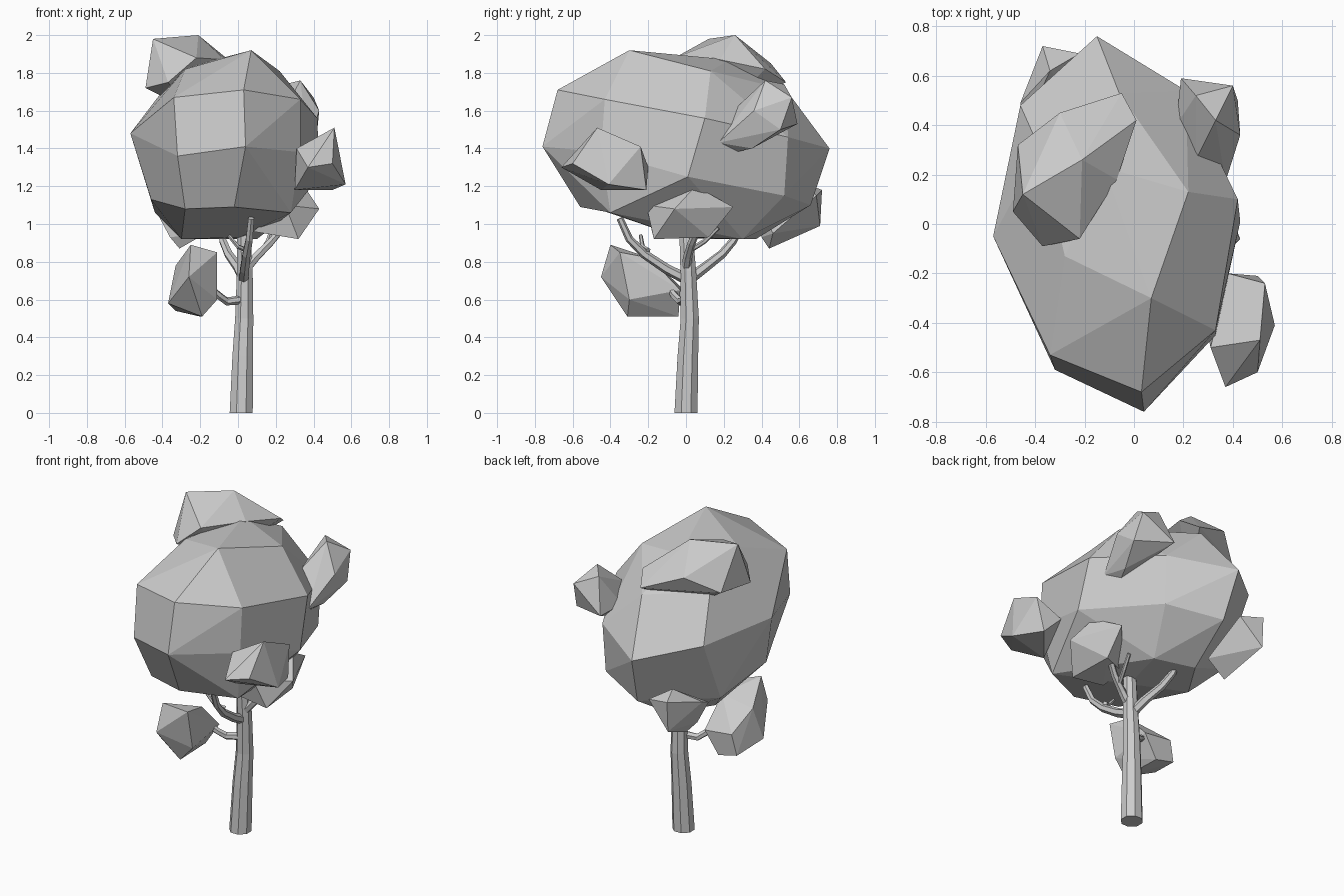
import bpy
import bmesh
from math import cos, sin, tau, radians
from mathutils import Vector

default_cube = bpy.data.objects.get("Cube")
if default_cube:
    bpy.data.objects.remove(default_cube, do_unlink=True)

# One plain grey covers wood and leaves
grey = bpy.data.materials.new("plain_grey")
grey.use_nodes = True
grey.diffuse_color = (0.6, 0.6, 0.6, 1)
grey.node_tree.nodes["Principled BSDF"].inputs["Base Color"].default_value = grey.diffuse_color


def finish(name, bm):
    """Turn a bmesh into a flat shaded object."""
    bmesh.ops.recalc_face_normals(bm, faces=bm.faces[:])
    mesh = bpy.data.meshes.new(name)
    bm.to_mesh(mesh)
    bm.free()
    mesh.materials.append(grey)
    part = bpy.data.objects.new(name, mesh)
    bpy.context.collection.objects.link(part)
    return part


def leaf_clump(name, *corners, merge_angle=4):
    """Faceted clump wrapped tightly round its corner points."""
    bm = bmesh.new()
    for corner in corners:
        bm.verts.new(corner)
    hull = bmesh.ops.convex_hull(bm, input=bm.verts[:])
    unused = {v for v in hull["geom_interior"] if isinstance(v, bmesh.types.BMVert)}
    bmesh.ops.delete(bm, geom=list(unused), context="VERTS")
    bmesh.ops.dissolve_limit(bm, angle_limit=radians(merge_angle),
                             verts=bm.verts[:], edges=bm.edges[:])
    return finish(name, bm)


def limb(name, path, start_radius, end_radius, sides=8):
    """Tapered many-sided tube along a path, capped at both ends."""
    bm = bmesh.new()
    path = [Vector(p) for p in path]
    last = len(path) - 1
    rings = []
    for i, centre in enumerate(path):
        heading = path[min(i + 1, last)] - path[max(i - 1, 0)]
        if i == 0 and name == "trunk":
            heading = Vector((0, 0, 1))
        turn = Vector((0, 0, 1)).rotation_difference(heading.normalized())
        radius = start_radius + (end_radius - start_radius) * i / last
        ring = []
        for k in range(sides):
            angle = tau * (k + 0.5) / sides
            offset = Vector((cos(angle), sin(angle), 0)) * radius
            ring.append(bm.verts.new(centre + turn @ offset))
        rings.append(ring)
    for lower, upper in zip(rings, rings[1:]):
        for k in range(sides):
            n = (k + 1) % sides
            bm.faces.new((lower[k], lower[n], upper[n], upper[k]))
    bm.faces.new(rings[0])
    bm.faces.new(rings[-1])
    return finish(name, bm)


# Trunk, leaning slightly
limb("trunk", [(.017, 0, 0), (.025, .01, .3), (.033, .02, .5), (.036, .012, .75),
               (.03, 0, .96)], .066, .038)

# Branches curving up into the leaves, with two twigs
limb("front_branch", [(.03, 0, .71), (.035, -.1, .76), (.045, -.22, .84), (.06, -.3, .92),
                      (.07, -.35, 1.03)], .03, .018, sides=6)
limb("back_branch", [(.03, .02, .71), (0, .1, .77), (-.05, .19, .84), (-.08, .25, .91),
                     (-.09, .28, .97)], .03, .018, sides=6)
limb("left_branch", [(.04, 0, .76), (.1, .01, .83), (.17, .03, .9), (.23, .06, .97)],
     .027, .018, sides=6)
limb("left_twig", [(.13, .02, .86), (.16, .1, .91), (.18, .17, .98)], .015, .011, sides=6)
limb("front_twig", [(.05, -.2, .86), (0, -.23, .88), (-.05, -.24, .94)], .014, .01, sides=6)
limb("low_branch", [(.03, 0, .6), (-.06, -.03, .59), (-.1, -.06, .62),
                    (-.17, -.1, .68)], .024, .018, sides=6)

# Main canopy, ring by ring from the underside to the crown
underside = [(.01, -.03, .93), (-.3, .13, .92), (.1, .3, .92), (-.15, .37, .92)]
lower_ring = [(-.02, -.56, 1.09), (.28, -.4, 1.06), (.43, .01, 1.25), (.2, .52, 1.15),
              (-.12, .66, 1.1), (-.44, .28, 1.06), (-.46, -.15, 1.13), (-.28, -.47, 1.08)]
middle_ring = [(.04, -.76, 1.41), (.33, -.45, 1.38), (.21, .54, 1.46),
               (-.15, .76, 1.4), (-.46, .48, 1.47), (-.57, -.05, 1.48), (-.32, -.59, 1.36)]
upper_ring = [(.03, -.68, 1.71), (.33, -.43, 1.66), (.42, .1, 1.56),
              (-.06, .53, 1.71), (-.38, .3, 1.73), (-.34, -.53, 1.67)]
crown = [(.07, -.3, 1.92), (.22, .13, 1.81), (-.28, -.13, 1.82), (-.12, .23, 1.87)]
leaf_clump("main_canopy", *underside, *lower_ring, *middle_ring, *upper_ring, *crown,
           merge_angle=9)

# Small clumps around the canopy
leaf_clump("top_clump", (-.45, .12, 1.98), (-.21, .26, 2), (-.49, .05, 1.72),
           (-.37, -.09, 1.75), (-.22, -.06, 1.88), (-.07, .18, 1.87), (.01, .42, 1.82),
           (-.05, .53, 1.75), (-.3, .45, 1.85), (-.47, .32, 1.75), (-.25, .2, 1.6))
leaf_clump("back_left_clump", (.33, .42, 1.76), (.25, .52, 1.74), (.4, .56, 1.67),
           (.19, .59, 1.53), (.36, .35, 1.4), (.37, .17, 1.43), (.32, .26, 1.38),
           (.43, .36, 1.6), (.25, .26, 1.61), (.42, .5, 1.5), (.17, .4, 1.54))
leaf_clump("front_left_clump", (.51, -.47, 1.51), (.53, -.24, 1.41), (.5, -.21, 1.18),
           (.57, -.41, 1.21), (.3, -.45, 1.18), (.37, -.66, 1.3), (.5, -.6, 1.32),
           (.31, -.5, 1.4), (.38, -.2, 1.3))
leaf_clump("left_clump", (.35, .05, 1.2), (.25, -.21, 1.1), (.43, -.06, 1.08),
           (.3, .25, 1.09), (.3, .12, .93), (.32, -.17, .92), (.09, 0, .97),
           (.08, -.18, .96))
leaf_clump("back_right_clump", (-.37, .72, 1.18), (-.46, .49, 1.12), (-.37, .71, .99),
           (-.31, .44, .87), (-.17, .46, .95), (-.36, .4, .93), (-.44, .4, 1.08),
           (-.34, .62, 1.22), (-.22, .69, 1.15))
leaf_clump("low_clump", (-.25, -.4, .89), (-.11, -.35, .85), (-.12, -.19, .82),
           (-.33, -.2, .78), (-.26, -.45, .72), (-.37, -.25, .58), (-.19, -.31, .51),
           (-.2, -.04, .51), (-.11, -.03, .65), (-.33, -.04, .54), (-.3, -.03, .67),
           (-.11, -.3, .6))
